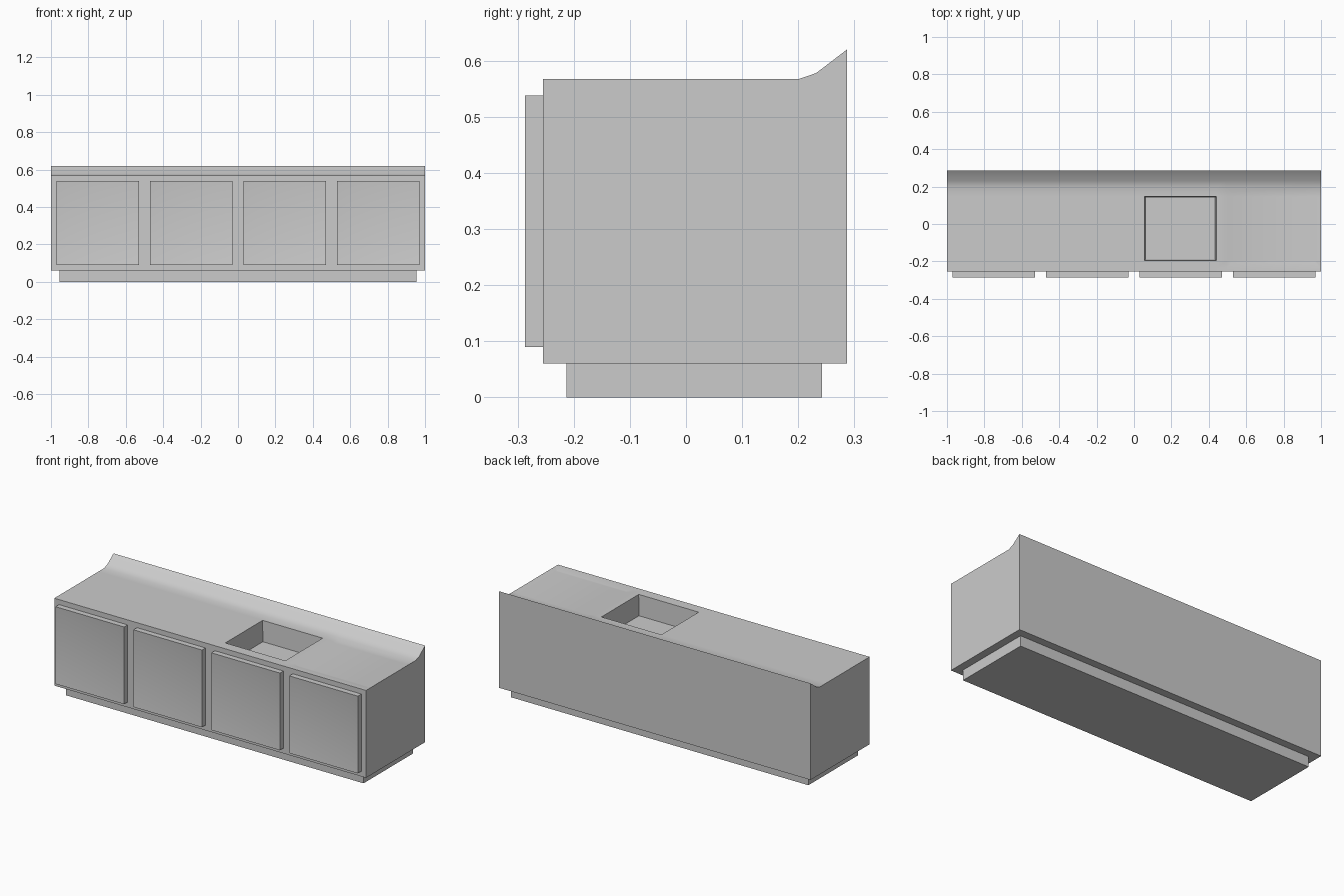
import bpy, bmesh
from mathutils import Vector

if "Cube" in bpy.data.objects:
    bpy.data.objects.remove(bpy.data.objects["Cube"])


def finish(bm, name):
    bmesh.ops.recalc_face_normals(bm, faces=bm.faces[:])
    mesh = bpy.data.meshes.new(name)
    bm.to_mesh(mesh)
    bm.free()
    obj = bpy.data.objects.new(name, mesh)
    bpy.context.collection.objects.link(obj)
    bpy.ops.object.select_all(action='DESELECT')
    obj.select_set(True)
    bpy.context.view_layer.objects.active = obj
    bpy.ops.object.shade_smooth_by_angle(angle=0.5)
    return obj


def box(x0, x1, y0, y1, z0, z1):
    bm = bmesh.new()
    bmesh.ops.create_cube(bm, size=1)
    for v in bm.verts:
        v.co = ((x0 + x1) / 2 + v.co.x * (x1 - x0),
                (y0 + y1) / 2 + v.co.y * (y1 - y0),
                (z0 + z1) / 2 + v.co.z * (z1 - z0))
    bm.normal_update()
    return bm


def recess(bm, faces, margin, offset):
    bmesh.ops.inset_region(bm, faces=faces, thickness=margin, use_even_offset=True)
    for v in {v for f in faces for v in f.verts}:
        v.co += Vector(offset)


# Cabinet with worktop and splashback: side profile swept along x
TOP = 0.567
profile = [(-0.255, 0.06), (-0.255, TOP), (-0.235, TOP), (-0.195, TOP), (0.147, TOP),
           (0.2, TOP), (0.232, 0.578), (0.287, 0.62), (0.287, 0.06)]
stations = [-1, 0.055, 0.44, 0.495, 1]
bm = bmesh.new()
rings = [[bm.verts.new((x, y, z)) for y, z in profile] for x in stations]
n = len(profile)
for a, b in zip(rings, rings[1:]):
    for i in range(n):
        j = (i + 1) % n
        bm.faces.new((a[i], b[i], b[j], a[j]))
bm.faces.new(rings[0])
bm.faces.new(rings[-1])
bmesh.ops.recalc_face_normals(bm, faces=bm.faces[:])


def top_faces(x0, x1, y0, y1):
    found = []
    for f in bm.faces:
        c = f.calc_center_median()
        if f.normal.z > 0.99 and x0 < c.x < x1 and y0 < c.y < y1:
            found.append(f)
    return found


# Sink basin and shallow draining area
bm.normal_update()
sink = top_faces(0.055, 0.44, -0.195, 0.147)
drainer = top_faces(0.495, 1, -0.235, 0.2)
recess(bm, sink, 0.006, (0, 0, -0.12))
recess(bm, drainer, 0.03, (0, 0, -0.008))
finish(bm, "sink_cabinet")

# Plinth
finish(box(-0.955, 0.955, -0.213, 0.242, 0, 0.06), "plinth")

# Four doors with softly dished fronts
for k in range(4):
    cx = -0.75 + 0.5 * k
    door = box(cx - 0.22, cx + 0.22, -0.287, -0.255, 0.09, 0.538)
    front = [f for f in door.faces if f.normal.y < -0.9]
    recess(door, front, 0.05, (0, 0.008, 0))
    finish(door, f"door_{k + 1}")
